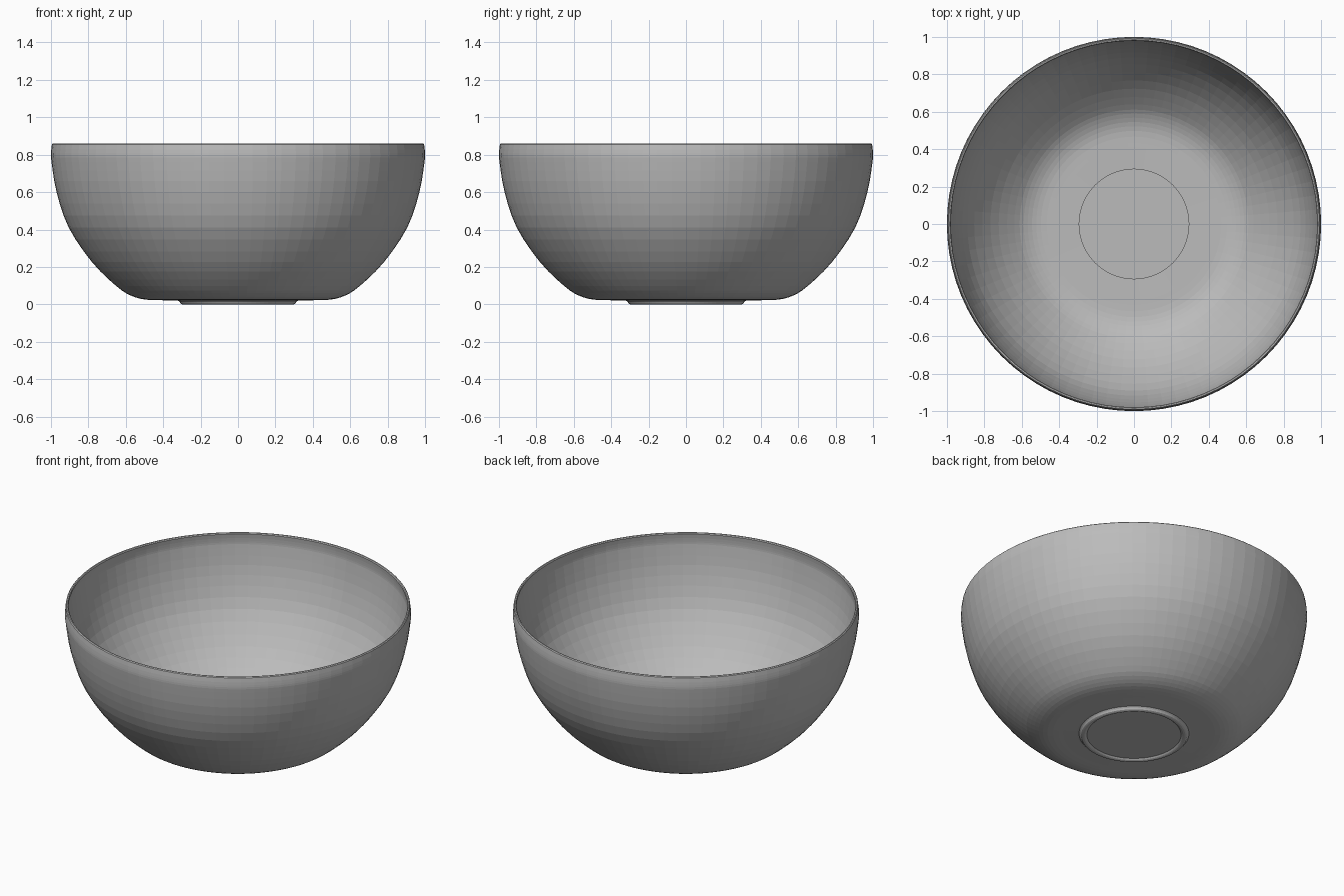
import bpy, bmesh, math

if "Cube" in bpy.data.objects:
    bpy.data.objects.remove(bpy.data.objects["Cube"])

SEG = 80

clay = bpy.data.materials.new("plain grey")
clay.diffuse_color = (0.5, 0.5, 0.5, 1)
clay.use_nodes = True
clay.node_tree.nodes["Principled BSDF"].inputs["Base Color"].default_value = clay.diffuse_color


def arc_spline(pts, n):
    """Catmull-Rom curve through profile points."""
    p = [pts[0]] + pts + [pts[-1]]
    out = []
    for i in range(1, len(p) - 2):
        a, b, c, d = p[i - 1:i + 3]
        for k in range(n):
            t = k / n
            out.append(tuple(0.5 * (2 * b[j] + (c[j] - a[j]) * t
                       + (2 * a[j] - 5 * b[j] + 4 * c[j] - d[j]) * t * t
                       + (3 * b[j] - a[j] - 3 * c[j] + d[j]) * t ** 3) for j in (0, 1)))
    return out + [pts[-1]]


# wall curve from base to rim
wall = arc_spline([(0.41, 0.022), (0.50, 0.026), (0.575, 0.048), (0.65, 0.097),
                   (0.78, 0.225), (0.905, 0.41), (0.97, 0.60), (0.997, 0.76),
                   (1.0, 0.81), (0.995, 0.855)], 3)

# inner wall is the outer wall moved inwards along its normal
T = 0.016
inner = []
for i, (r, z) in enumerate(wall):
    a, b = wall[max(i - 1, 0)], wall[min(i + 1, len(wall) - 1)]
    dr, dz = b[0] - a[0], b[1] - a[1]
    l = math.hypot(dr, dz)
    inner.append((r - dz / l * T, z + dr / l * T))

# foot ring under the base, then wall, rim, inside and floor disc
profile = [(0, 0.01), (0.272, 0.01), (0.28, 0.003), (0.287, 0.0), (0.298, 0.0),
           (0.306, 0.004), (0.311, 0.012), (0.318, 0.019), (0.33, 0.02)]
profile += wall + [(0.99, 0.86), (0.983, 0.859)]
profile += inner[::-1] + [(0.293, 0.036), (0.293, 0.024), (0, 0.024)]

bm = bmesh.new()
verts = [bm.verts.new((r, 0, z)) for r, z in profile]
edges = [bm.edges.new(pair) for pair in zip(verts, verts[1:])]
bmesh.ops.spin(bm, geom=verts + edges, cent=(0, 0, 0), axis=(0, 0, 1),
               angle=2 * math.pi, steps=SEG)
bmesh.ops.remove_doubles(bm, verts=bm.verts, dist=0.0003)
bmesh.ops.recalc_face_normals(bm, faces=bm.faces)

mesh = bpy.data.meshes.new("bowl")
bm.to_mesh(mesh)
bm.free()
mesh.materials.append(clay)
bowl = bpy.data.objects.new("bowl", mesh)
bpy.context.collection.objects.link(bowl)
